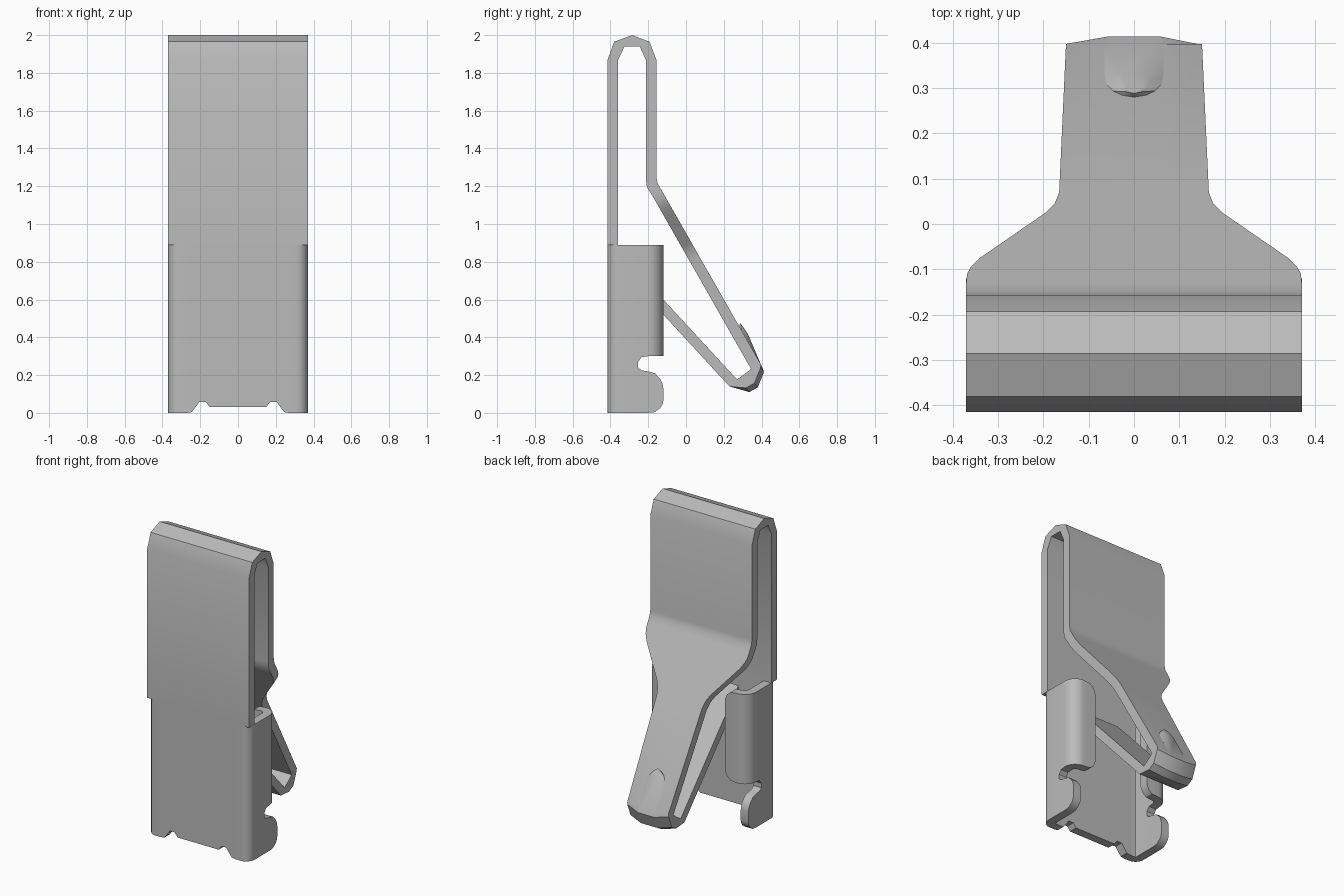
import bpy, bmesh
from math import sin, cos, radians, pi

cube = bpy.data.objects.get("Cube")
if cube:
    bpy.data.objects.remove(cube)

THICK = 0.056

steel = bpy.data.materials.new("grey_steel")
steel.use_nodes = True
GREY = (0.5, 0.5, 0.5, 1)
steel.diffuse_color = GREY
steel.node_tree.nodes["Principled BSDF"].inputs["Base Color"].default_value = GREY


def finish(name, bm, mirror=False):
    bmesh.ops.recalc_face_normals(bm, faces=bm.faces)
    mesh = bpy.data.meshes.new(name)
    bm.to_mesh(mesh)
    bm.free()
    mesh.materials.append(steel)
    ob = bpy.data.objects.new(name, mesh)
    bpy.context.collection.objects.link(ob)
    bpy.ops.object.select_all(action='DESELECT')
    ob.select_set(True)
    bpy.context.view_layer.objects.active = ob
    bpy.ops.object.shade_smooth_by_angle(angle=radians(32))
    if mirror:
        ob.modifiers.new("mirror", 'MIRROR')
    return ob


def loft(name, rings, mirror=False, cap_start=True):
    """Skin a row of closed rings that share a vertex count."""
    bm = bmesh.new()
    rows = [[bm.verts.new(p) for p in ring] for ring in rings]
    n = len(rows[0])
    for a, b in zip(rows, rows[1:]):
        for i in range(n):
            j = (i + 1) % n
            bm.faces.new((a[i], a[j], b[j], b[i]))
    if cap_start:
        bm.faces.new(rows[0])
    bm.faces.new(rows[-1])
    return finish(name, bm, mirror)


def sheet(name, columns, cap_start=True):
    """Upright bent sheet; column = x, y, outward angle, bottom, top."""
    rings = []
    for x, y, ang, low, high in columns:
        a = radians(ang)
        ix, iy = x - THICK * cos(a), y - THICK * sin(a)
        rings.append([(x, y, low), (ix, iy, low), (ix, iy, high), (x, y, high)])
    return loft(name, rings, True, cap_start)


def arc(cx, cy, r, start, end, low, high, steps=6):
    angs = [start + (end - start) * i / steps for i in range(steps + 1)]
    return [(cx + r * cos(radians(a)), cy + r * sin(radians(a)), a, low, high)
            for a in angs]


# Folded spring strip: outer y, z, inner y, z, half width
WIDE = 0.37
strip = [
    (-.415, .89, -.359, .89, WIDE), (-.415, 1.87, -.359, 1.87, WIDE),
    (-.38, 1.965, -.325, 1.94, WIDE), (-.285, 2, -.285, 1.94, WIDE),
    (-.193, 1.965, -.245, 1.94, WIDE), (-.157, 1.87, -.213, 1.87, WIDE),
    (-.157, 1.25, -.213, 1.24, WIDE), (-.15, 1.215, -.207, 1.195, WIDE),
]


def arm_z(y):
    return 1.18 - 1.753 * (y + .13)


# Tapering arm, cut square to the sheet
for y, w in [(-.13, WIDE), (-.11, .368), (-.095, .36), (-.075, .34), (.025, .195),
             (.045, .175), (.07, .165)]:
    strip.append((y, arm_z(y), y - .0495, arm_z(y) - .028, w))
# Rounded-over tip and return tongue
strip += [
    (.397, .256, .344, .233, .15), (.413, .217, .336, .226, .15),
    (.38, .135, .31, .205, .15), (.335, .11, .285, .188, .15),
    (.23, .14, .27, .177, .15), (-.12, .52, -.12, .6, .15),
    (-.33, .748, -.33, .826, .15),
]
rings = []
for oy, oz, iy, iz, w in strip:
    tip = oy > .3 and oz < .23
    ey, ez = (oy - .018, oz + .022) if tip else (oy, oz)
    c = .06
    rings.append([(-w, ey, ez), (-c, oy, oz), (c, oy, oz), (w, ey, ez),
                  (w, iy, iz), (c, iy, iz), (-c, iy, iz), (-w, iy, iz)])
loft("spring_strip", rings)

# Lower front plate with bottom cut-outs, wrapping round to the sides
TOP = .89
plate = [(x, -.415, -90, low, TOP) for x, low in
         [(0, .03), (.15, .03), (.17, .058), (.205, .058), (.225, .03),
          (.245, .004), (.27, 0)]]
plate += arc(.31, -.355, .06, -90, 0, 0, TOP) + [(.37, -.254, 0, 0, TOP)]
sheet("lower_shell", plate, cap_start=False)

# Curled upper wings
wing = [(.37, -.254, 0, .27, TOP), (.37, -.235, 0, .295, TOP)]
wing += arc(.29, -.2, .08, 0, 90, .3, TOP, 8)
wing += [(.24, -.12, 90, .305, .885), (.215, -.12, 90, .325, .865),
         (.2, -.12, 90, .36, .83)]
sheet("curled_wings", wing)

# Flat hooks below the notch
sheet("side_hooks", [(.37, y, 0, low, high) for y, low, high in
                     [(-.254, 0, .24), (-.235, 0, .225), (-.2, 0, .22),
                      (-.165, .004, .21), (-.137, .025, .18), (-.124, .045, .155),
                      (-.12, .065, .13)]])

# Raised contact bump near the tip of the arm
bm = bmesh.new()
points = []
for i in range(9):
    a = pi * i / 8
    x, y = .065 * cos(a), .325 - .045 * sin(a)
    points.append((x, y, arm_z(y)))
    points.append((x * .6, y + .008, arm_z(y + .008) + .028))
for s in (-1, 1):
    points += [(s * .03, .33, .412), (s * .065, .397, .256), (s * .06, .413, .219)]
points.append((0, .325, .422))
verts = [bm.verts.new(p) for p in points]
hull = bmesh.ops.convex_hull(bm, input=verts)
bmesh.ops.delete(bm, geom=[v for v in bm.verts if not v.link_faces], context='VERTS')
finish("contact_bump", bm)
